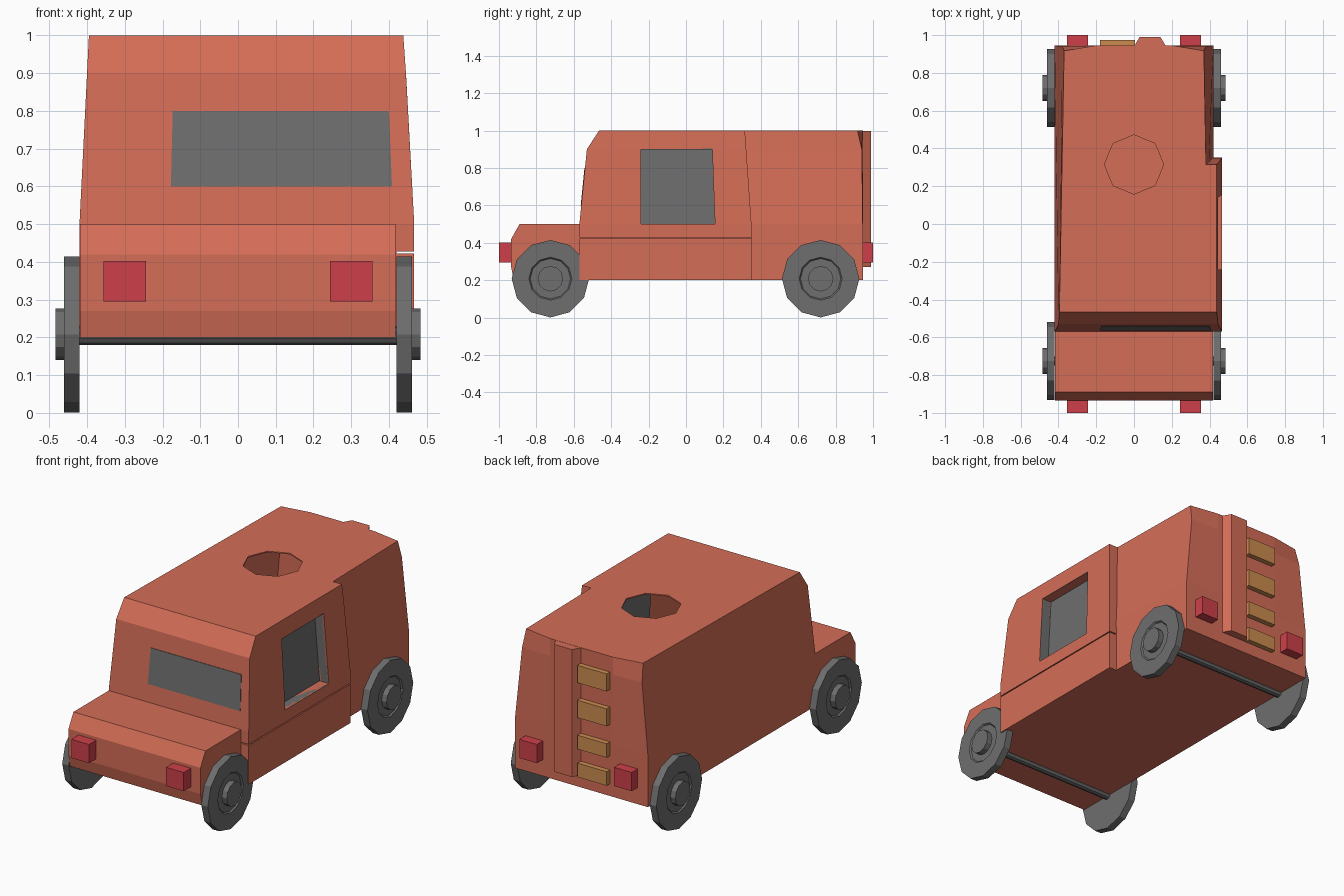
import bpy, bmesh
from math import sin, cos, pi

if "Cube" in bpy.data.objects:
    bpy.data.objects.remove(bpy.data.objects["Cube"])


def material(name, rgb):
    m = bpy.data.materials.new(name)
    m.use_nodes = True
    m.diffuse_color = (*rgb, 1)
    m.node_tree.nodes["Principled BSDF"].inputs["Base Color"].default_value = (*rgb, 1)
    return m


RED = material("terracotta_body", (0.66, 0.153, 0.095))
GREY = material("dark_grey", (0.156, 0.156, 0.156))
LAMP = material("lamp_red", (0.61, 0.051, 0.067))
TAN = material("ladder_tan", (0.6, 0.26, 0.08))


def loft(name, rings, mat, open_end=False):
    """Skin matching rings of points; open_end leaves off the last cap and faces inward."""
    bm = bmesh.new()
    rows = [[bm.verts.new(p) for p in ring] for ring in rings]
    n = len(rows[0])
    for a, b in zip(rows, rows[1:]):
        for i in range(n):
            j = (i + 1) % n
            bm.faces.new((a[i], a[j], b[j], b[i]))
    bm.faces.new(rows[0])
    end = bm.faces.new(rows[-1])
    bmesh.ops.recalc_face_normals(bm, faces=bm.faces)
    if open_end:
        bm.faces.remove(end)
        bmesh.ops.reverse_faces(bm, faces=bm.faces)
    me = bpy.data.meshes.new(name)
    bm.to_mesh(me)
    bm.free()
    me.materials.append(mat)
    ob = bpy.data.objects.new(name, me)
    bpy.context.collection.objects.link(ob)
    return ob


def rect(x0, x1, y0, y1, z):
    return [(x0, y0, z), (x1, y0, z), (x1, y1, z), (x0, y1, z)]


def box(name, x0, x1, y0, y1, z0, z1, mat):
    return loft(name, [rect(x0, x1, y0, y1, z) for z in (z0, z1)], mat)


def disc(x, y, z, r, n, axis):
    """Ring of n points around the x or z axis."""
    angles = [2 * pi * i / n for i in range(n)]
    if axis == "x":
        return [(x, y + r * sin(a), z + r * cos(a)) for a in angles]
    return [(x + r * sin(a), y + r * cos(a), z) for a in angles]


def cut(ob, cutter):
    mod = ob.modifiers.new("cut", "BOOLEAN")
    mod.object = cutter
    mod.solver = "EXACT"
    cutter.hide_render = True
    cutter.hide_set(True)


# Hollow cab: z, front y, back corner y, half width at front and back
cab_rings = []
for z, yf, yb, wf, wb in ((0.2, -0.57, 0.945, 0.42, 0.42), (0.5, -0.57, 0.945, 0.42, 0.42),
                          (0.9, -0.53, 0.94, 0.4, 0.38), (1.0, -0.465, 0.917, 0.395, 0.37)):
    cab_rings.append([(-wf, yf, z), (wf, yf, z), (wb, yb, z),
                      (0.2, 0.945, z), (-0.2, 0.945, z), (-wb, yb, z)])
cab = loft("cab_shell", cab_rings, RED)
shell = cab.modifiers.new("shell", "SOLIDIFY")
shell.thickness = 0.01
shell.offset = -1

# Raised door and sill on the left side
door = loft("door", [rect(x - 0.057, x, y0, y1, z) for z, x, y0, y1 in
                     ((0.428, 0.467, -0.57, 0.352), (0.5, 0.467, -0.57, 0.35),
                      (0.9, 0.445, -0.53, 0.322), (1.0, 0.438, -0.465, 0.315))], RED)
box("door_sill", 0.41, 0.467, -0.57, 0.352, 0.2, 0.422, RED)

# Recessed side window
corners = [(-0.24, 0.5), (0.155, 0.5), (0.14, 0.9), (-0.24, 0.9)]


def window_ring(x):
    return [(x - 0.055 * (z - 0.5), y, z) for y, z in corners]


opening = loft("window_cutter", [window_ring(0.3), window_ring(0.6)], GREY)
cut(cab, opening)
cut(door, opening)
window = loft("side_window", [window_ring(0.408), window_ring(0.467)], GREY, open_end=True)
window.modifiers.new("thickness", "SOLIDIFY").thickness = 0.004

# Roof hatch opening
cut(cab, loft("hatch_cutter", [disc(0, 0.315, z, 0.157, 8, "z") for z in (0.9, 1.1)], RED))

# Windscreen plate on the sloping front
loft("windscreen", [[(-0.178, y - 0.56, 0.6), (0.408, y - 0.56, 0.6),
                     (0.4, y - 0.54, 0.8), (-0.173, y - 0.54, 0.8)] for y in (0.002, -0.003)], GREY)

# Bonnet with sloped upper lip
loft("bonnet", [rect(-0.419, 0.417, y, -0.562, z) for z, y in
                ((0.2, -0.92), (0.27, -0.935), (0.42, -0.935), (0.5, -0.89))], RED)

# Rear spine and ladder rungs
loft("rear_spine", [[(0, 0.94, z), (0.17, 0.94, z), (0.14, 0.99, z), (0.03, 0.99, z)]
                    for z in (0.27, 0.999)], RED)
for z0, z1 in ((0.27, 0.35), (0.43, 0.51), (0.61, 0.71), (0.81, 0.91)):
    box("ladder_rung", -0.18, 0.005, 0.935, 0.975, z0, z1, TAN)

# Lamps at all four corners
for side in (-1, 1):
    for name, y0, y1 in (("front_lamp", -1, -0.93), ("rear_lamp", 0.935, 1)):
        box(name, side * 0.3 - 0.056, side * 0.3 + 0.056, y0, y1, 0.295, 0.402, LAMP)

# Wheels with stepped hubs, and axles
profile = ((0.42, 0.207), (0.461, 0.207), (0.461, 0.115), (0.453, 0.108),
           (0.453, 0.068), (0.484, 0.068))
for place, y in (("front", -0.725), ("rear", 0.72)):
    for side in (-1, 1):
        loft(place + "_wheel", [disc(side * x, y, 0.208, r, 12, "x") for x, r in profile], GREY)
    loft(place + "_axle", [disc(x, y, 0.205, 0.025, 10, "x") for x in (-0.43, 0.43)], GREY)
